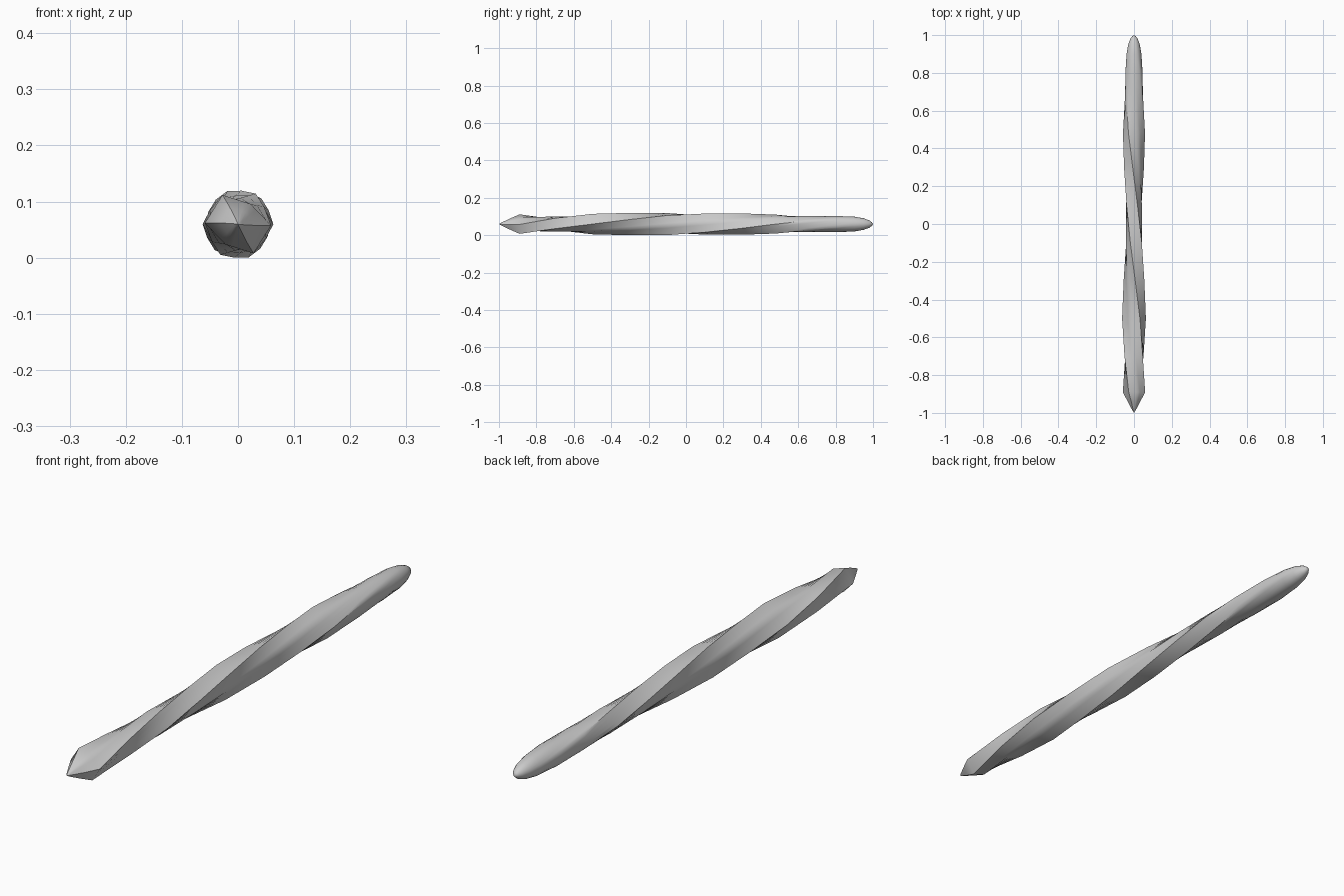
import bpy, bmesh
from math import cos, sin, radians, pi
from mathutils import Vector

if "Cube" in bpy.data.objects:
    bpy.data.objects.remove(bpy.data.objects["Cube"])

# ring stations along the stick: y, radius, roundness (0 ridged, 1 circular), twist in degrees
RINGS = [(-0.985, 0.010, 0.3, -66), (-0.94, 0.034, 0.1, -64), (-0.89, 0.059, 0.0, -62),
         (-0.70, 0.056, 0.0, -26), (-0.50, 0.063, 0.0, 0), (-0.30, 0.060, 0.0, 24),
         (-0.10, 0.062, 0.0, 48), (0.10, 0.059, 0.0, 72), (0.30, 0.058, 0.1, 97),
         (0.48, 0.060, 0.2, 120), (0.65, 0.056, 0.5, 140), (0.80, 0.053, 0.8, 158),
         (0.90, 0.046, 1.0, 170), (0.95, 0.036, 1.0, 176), (0.98, 0.023, 1.0, 179),
         (0.994, 0.011, 1.0, 180)]
# ridge directions and relative strength
RIDGES = [(0, 1.0), (60, 1.0), (120, 0.72), (180, 1.0), (240, 1.0), (300, 0.72)]
STEPS = 4
CZ = 0.0625


def section(radius, roundness, twist):
    pts = []
    keys = [Vector((cos(radians(a)), sin(radians(a)))) * s for a, s in RIDGES]
    for i, k in enumerate(keys):
        for j in range(STEPS):
            p = k.lerp(keys[(i + 1) % len(keys)], j / STEPS)
            p = p.lerp(p.normalized() * 0.86, roundness) * radius
            t = radians(twist)
            pts.append((p.x * cos(t) - p.y * sin(t), p.x * sin(t) + p.y * cos(t)))
    return pts


# twisted stick lofted through the rings, with a pointed front and rounded back
bm = bmesh.new()
loops = [[bm.verts.new((x, y, z + CZ)) for x, z in section(r, o, t)] for y, r, o, t in RINGS]
n = len(loops[0])
for a, b in zip(loops, loops[1:]):
    for i in range(n):
        j = (i + 1) % n
        bm.faces.new((a[i], a[j], b[j], b[i]))
for y, loop in ((-1.0, loops[0]), (1.0, loops[-1])):
    tip = bm.verts.new((0, y, CZ))
    for i in range(n):
        bm.faces.new((loop[i], loop[(i + 1) % n], tip))
bmesh.ops.recalc_face_normals(bm, faces=bm.faces)

# rest the stick on the floor
low = min(v.co.z for v in bm.verts)
bmesh.ops.translate(bm, verts=bm.verts, vec=(0, 0, -low))

mesh = bpy.data.meshes.new("twisted_stick")
bm.to_mesh(mesh)
bm.free()
stick = bpy.data.objects.new("twisted_stick", mesh)
bpy.context.collection.objects.link(stick)
bpy.context.view_layer.objects.active = stick
stick.select_set(True)
bpy.ops.object.shade_smooth_by_angle(angle=radians(50))
